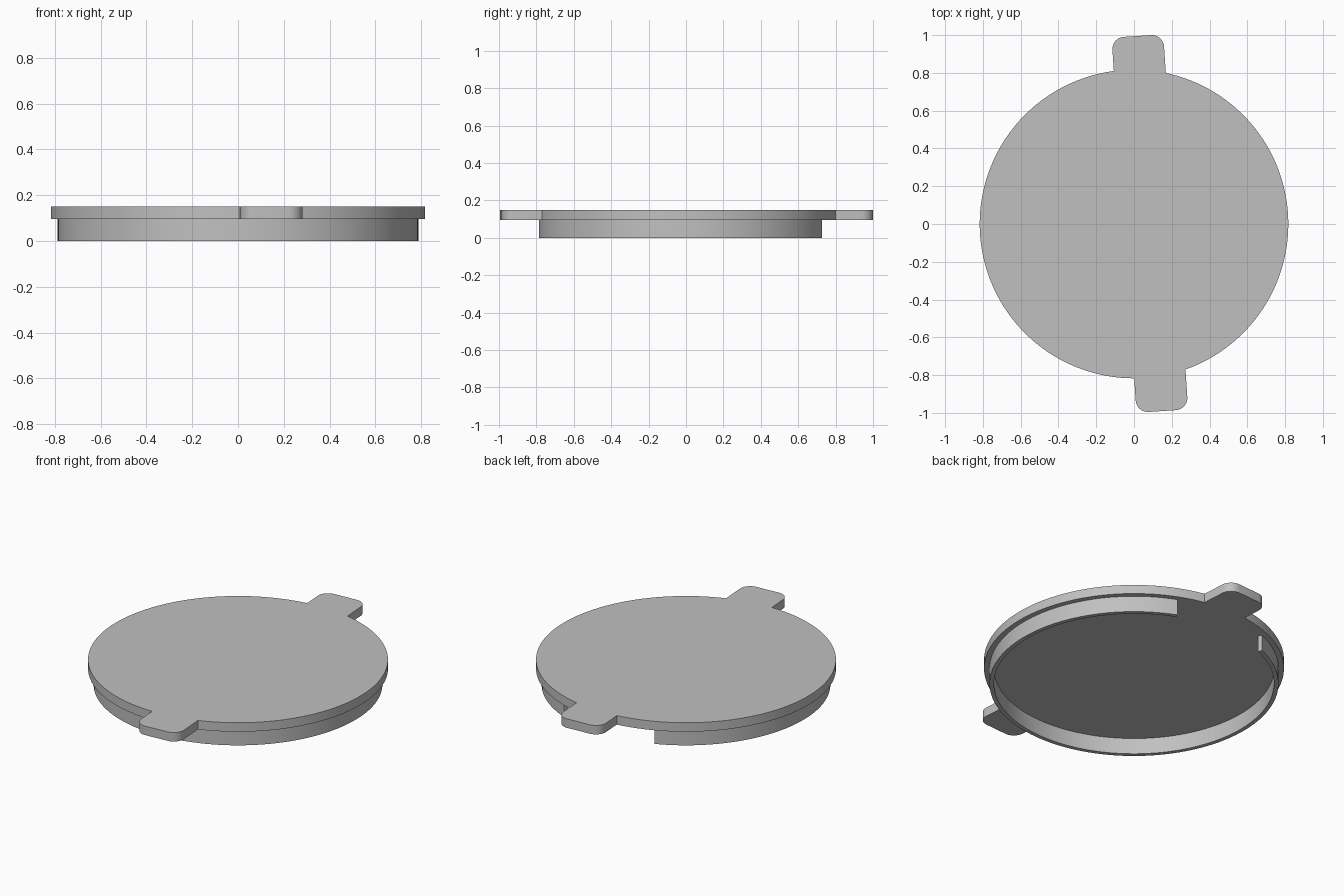
import bpy, bmesh, math
from mathutils import Matrix

cube = bpy.data.objects.get("Cube")
if cube:
    bpy.data.objects.remove(cube, do_unlink=True)

RIM_R, WALL_OUT, WALL_IN = 0.817, 0.787, 0.763
STEP_Z, TOP_Z = 0.096, 0.15
TAB_LEFT, TAB_RIGHT, CORNER = -0.053, 0.221, 0.065
TILT = math.radians(3.8)

grey = bpy.data.materials.new("plain grey")
grey.use_nodes = True
colour = (0.53, 0.53, 0.53, 1)
grey.diffuse_color = colour
grey.node_tree.nodes["Principled BSDF"].inputs["Base Color"].default_value = colour


def arc(radius, start, end, steps, cx=0, cy=0):
    angles = [start + (end - start) * i / steps for i in range(steps + 1)]
    return [(cx + radius * math.cos(a), cy + radius * math.sin(a)) for a in angles]


def extrude_outline(name, points, low, high, turn=0):
    bm = bmesh.new()
    base = bm.faces.new([bm.verts.new((x, y, low)) for x, y in points])
    top = bmesh.ops.extrude_face_region(bm, geom=[base])["geom"]
    bmesh.ops.translate(bm, vec=(0, 0, high - low),
                        verts=[v for v in top if isinstance(v, bmesh.types.BMVert)])
    bmesh.ops.rotate(bm, cent=(0, 0, 0), matrix=Matrix.Rotation(turn, 3, "Z"), verts=bm.verts)
    bmesh.ops.recalc_face_normals(bm, faces=bm.faces)
    mesh = bpy.data.meshes.new(name)
    bm.to_mesh(mesh)
    bm.free()
    mesh.materials.append(grey)
    obj = bpy.data.objects.new(name, mesh)
    bpy.context.collection.objects.link(obj)
    bpy.ops.object.select_all(action="DESELECT")
    obj.select_set(True)
    bpy.context.view_layer.objects.active = obj
    bpy.ops.object.shade_smooth_by_angle(angle=math.radians(30))
    return obj


# Lid plate: round disc with two opposite rounded finger tabs in one outline
right_a = math.acos(TAB_RIGHT / RIM_R)
left_a = math.acos(TAB_LEFT / RIM_R)
quarter = math.pi / 2
xr, xl = TAB_RIGHT - CORNER, TAB_LEFT + CORNER
back, front = 0.992 - CORNER, CORNER - 0.998

outline = arc(RIM_R, -right_a, right_a, 60)
outline += arc(CORNER, 0, quarter, 8, xr, back)
outline += arc(CORNER, quarter, 2 * quarter, 8, xl, back)
outline += arc(RIM_R, left_a, 2 * math.pi - left_a, 60)
outline += arc(CORNER, 2 * quarter, 3 * quarter, 8, xl, front)
outline += arc(CORNER, 3 * quarter, 4 * quarter, 8, xr, front)
extrude_outline("lid_plate", outline, STEP_Z, TOP_Z, TILT)

# Locating wall underneath, open at the back
gap_start, gap_end = math.radians(67.5), math.radians(112.5)
wall = arc(WALL_OUT, gap_end, gap_start + 2 * math.pi, 112)
wall += arc(WALL_IN, gap_start + 2 * math.pi, gap_end, 112)
extrude_outline("locating_wall", wall, 0, STEP_Z)
